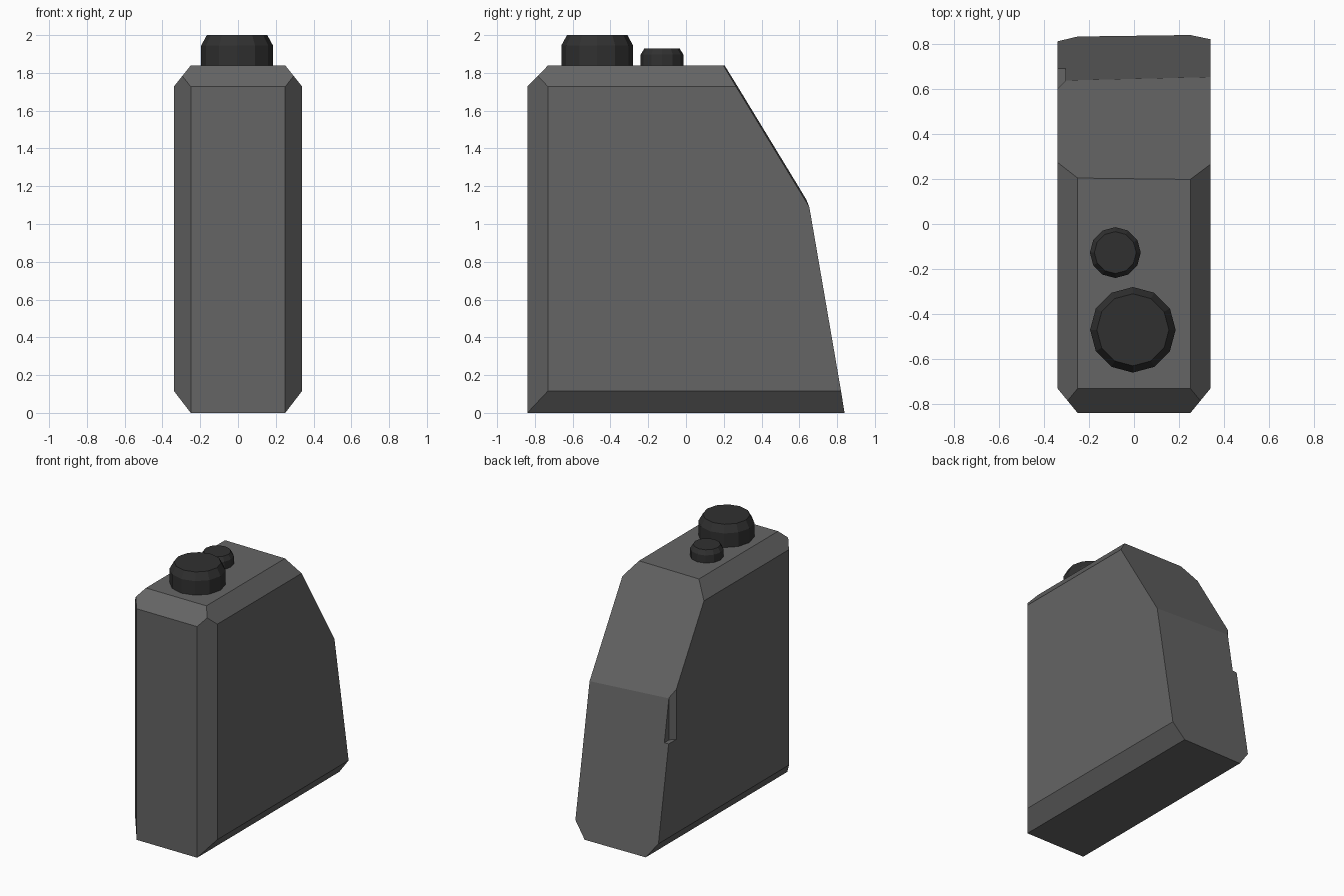
import bpy, bmesh, math
from mathutils import Vector

if "Cube" in bpy.data.objects:
    bpy.data.objects.remove(bpy.data.objects["Cube"])


def material(name, v):
    m = bpy.data.materials.new(name)
    m.diffuse_color = (v, v, v, 1)
    m.use_nodes = True
    m.node_tree.nodes["Principled BSDF"].inputs["Base Color"].default_value = m.diffuse_color
    return m


def make_object(name, bm, mat=None):
    bmesh.ops.recalc_face_normals(bm, faces=bm.faces)
    me = bpy.data.meshes.new(name)
    bm.to_mesh(me)
    bm.free()
    ob = bpy.data.objects.new(name, me)
    bpy.context.collection.objects.link(ob)
    if mat:
        me.materials.append(mat)
    return ob


def slice_off(bm, a, b, c, inside=Vector((0, 0, 0.9))):
    """Cut away what lies beyond the plane through three points, and cap it."""
    a, b, c = Vector(a), Vector(b), Vector(c)
    n = (b - a).cross(c - a).normalized()
    if n.dot(inside - a) > 0:
        n = -n
    cut = bmesh.ops.bisect_plane(bm, geom=bm.verts[:] + bm.edges[:] + bm.faces[:],
                                 dist=1e-5, plane_co=a, plane_no=n, clear_outer=True)
    edges = [e for e in bm.edges if e.is_boundary]
    if edges:
        bmesh.ops.edgeloop_fill(bm, edges=edges)


body_grey = material("body_grey", 0.13)
cap_grey = material("cap_grey", 0.03)

# Body: a block, trimmed by planes
W, IN, F, FI, TOP, TI = 0.34, 0.25, -0.84, -0.73, 1.84, 1.727
bm = bmesh.new()
bmesh.ops.create_cube(bm, size=1)
for v in bm.verts:
    v.co = Vector((v.co.x * 2 * W, F if v.co.y < 0 else 1.0, TOP if v.co.z > 0 else 0))

# slightly skewed back: upper slope, then steeper lower panel
knee_l, knee_r = (-W, 0.637, 1.13), (W, 0.653, 1.09)
slice_off(bm, knee_l, knee_r, (0, 0.201, TOP))
slice_off(bm, knee_l, knee_r, (0, 0.836, 0))

# chamfers: front uprights, long top edges, long bottom edges, top front edge
for s in (-1, 1):
    slice_off(bm, (s * IN, F, 0), (s * W, FI, 0), (s * IN, F, 1))
    slice_off(bm, (s * IN, 0, TOP), (s * W, 0, TI), (s * IN, 1, TOP))
    slice_off(bm, (s * IN, 0, 0), (s * W, 0, 0.117), (s * IN, 1, 0))
slice_off(bm, (0, F, TI), (0, FI, TOP), (1, F, TI))
body = make_object("can_body", bm, body_grey)

# Notch in the left back edge, cut with a prism
bm = bmesh.new()
outline = [(-0.40, 0.54), (-0.305, 0.635), (-0.305, 0.80), (-0.40, 0.80)]
base = bm.faces.new([bm.verts.new((x, y, 0.817)) for x, y in outline])
top = bmesh.ops.extrude_face_region(bm, geom=[base])["geom"]
bmesh.ops.translate(bm, verts=[g for g in top if isinstance(g, bmesh.types.BMVert)], vec=(0, 0, 0.5))
cutter = make_object("notch_cutter", bm)
cutter.hide_render = True
mod = body.modifiers.new("notch", 'BOOLEAN')
mod.operation, mod.solver, mod.object = 'DIFFERENCE', 'EXACT', cutter
bpy.context.view_layer.objects.active = body
bpy.ops.object.modifier_apply(modifier=mod.name)
bpy.data.objects.remove(cutter)


# Caps: twelve-sided, with a chamfered rim
def cap(name, x, y, profile, sides=12):
    bm = bmesh.new()
    rings = []
    for r, z in profile:
        rings.append([bm.verts.new((x + r * math.cos(math.tau * i / sides),
                                    y + r * math.sin(math.tau * i / sides), z))
                      for i in range(sides)])
    for lo, hi in zip(rings, rings[1:]):
        for i in range(sides):
            j = (i + 1) % sides
            bm.faces.new((lo[i], lo[j], hi[j], hi[i]))
    bm.faces.new(rings[0][::-1])
    bm.faces.new(rings[-1])
    return make_object(name, bm, cap_grey)


cap("filler_cap", -0.005, -0.47, [(0.19, 1.835), (0.19, 1.945), (0.16, 2.0)])
cap("vent_cap", -0.083, -0.127, [(0.113, 1.835), (0.113, 1.897), (0.093, 1.93)])
